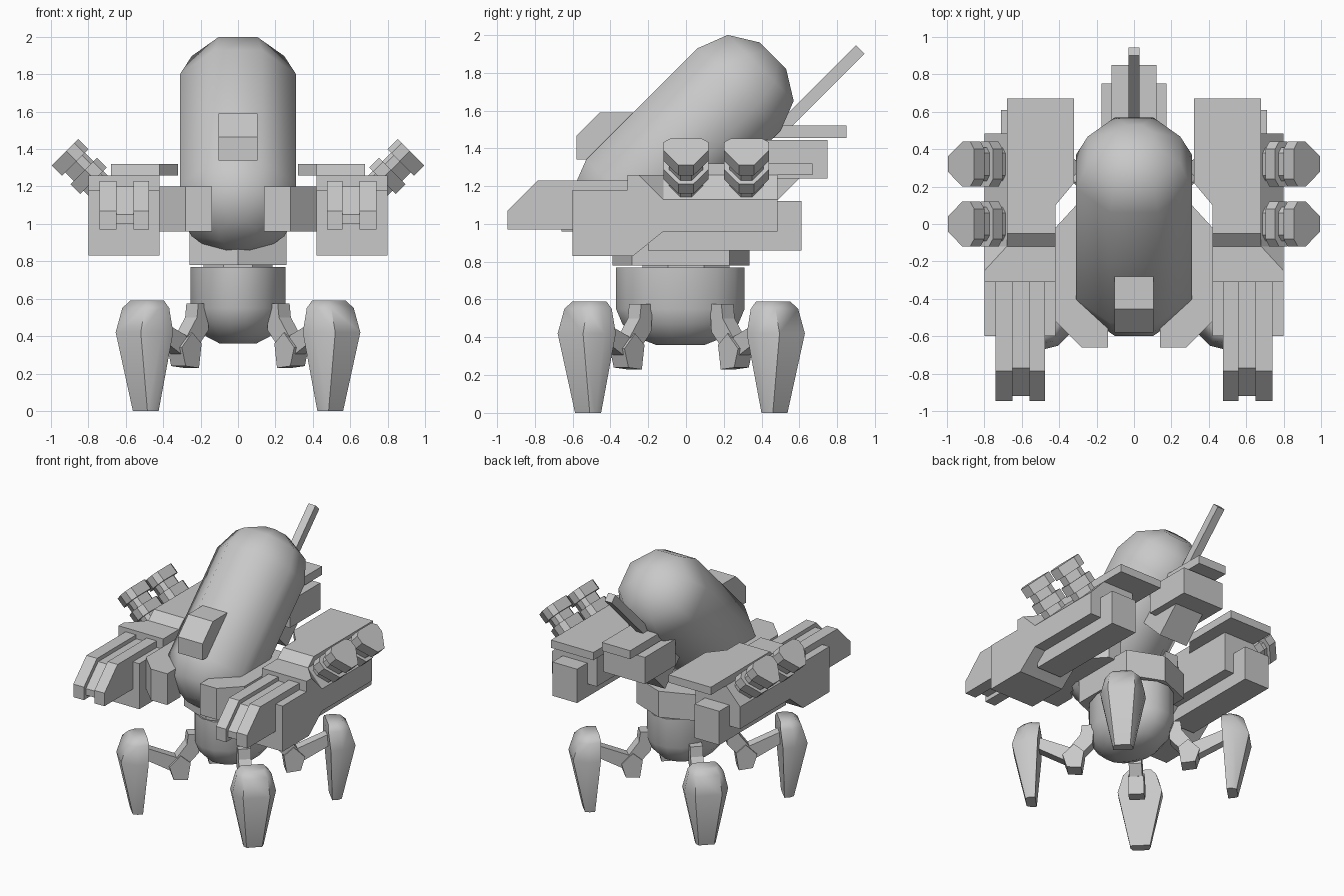
import bpy, bmesh, math
from mathutils import Vector

if "Cube" in bpy.data.objects:
    bpy.data.objects.remove(bpy.data.objects["Cube"])

GREY = bpy.data.materials.new("grey")
GREY.diffuse_color = (0.58, 0.58, 0.58, 1)
GREY.use_nodes = True
GREY.node_tree.nodes["Principled BSDF"].inputs["Base Color"].default_value = GREY.diffuse_color


def loft(name, rings, smooth=0):
    """Skin a list of equal-length point rings and cap both ends."""
    bm = bmesh.new()
    vs = [[bm.verts.new(p) for p in ring] for ring in rings]
    n = len(vs[0])
    for a, b in zip(vs, vs[1:]):
        for i in range(n):
            j = (i + 1) % n
            bm.faces.new((a[i], a[j], b[j], b[i]))
    bm.faces.new(vs[0][::-1])
    bm.faces.new(vs[-1])
    bmesh.ops.remove_doubles(bm, verts=bm.verts, dist=1e-5)
    bmesh.ops.recalc_face_normals(bm, faces=bm.faces)
    me = bpy.data.meshes.new(name)
    bm.to_mesh(me)
    bm.free()
    me.materials.append(GREY)
    ob = bpy.data.objects.new(name, me)
    bpy.context.collection.objects.link(ob)
    if smooth:
        bpy.ops.object.select_all(action='DESELECT')
        ob.select_set(True)
        bpy.context.view_layer.objects.active = ob
        bpy.ops.object.shade_smooth_by_angle(angle=math.radians(smooth))
    return ob


def prism(name, pts, lo, hi, place):
    """Extrude a 2D profile from lo to hi; place maps (u, v, w) to a point."""
    return loft(name, [[place(u, v, w) for u, v in pts] for w in (lo, hi)])


def side(s):      # profile in y-z, extruded along x, mirrored by s
    return lambda y, z, x: Vector((s * x, y, z))


def plan(s):      # profile in x-y, extruded along z, mirrored by s
    return lambda x, y, z: Vector((s * x, y, z))


def rect(a, b, c, d):
    return [(a, c), (b, c), (b, d), (a, d)]


def ngon(n, rx, ry):
    return [(rx * math.cos(math.tau * (i + .5) / n), ry * math.sin(math.tau * (i + .5) / n))
            for i in range(n)]


# ---- tilted eight-sided capsule body
K = math.sqrt(.5)


def on_axis(a, d, t):
    return Vector((a, (t - d) * K, 1.43 + (t + d) * K))


rings = []
for t, r in [(-.69, .10), (-.60, .247), (-.437, .31), (.396, .31), (.559, .247), (.65, .10)]:
    R = r / math.cos(math.pi / 8)
    rings.append([on_axis(a, d, t) for a, d in ngon(8, R, R)])
loft("capsule_body", rings, 50)

# visor, backpack and antenna
prism("visor", [(-.58, 1.34), (-.58, 1.465), (-.455, 1.59), (-.28, 1.59), (-.3, 1.34)], -.105, .105, side(1))
prism("backpack_box", rect(.38, .75, 1.24, 1.445), -.175, .175, side(1))
prism("backpack_plate", rect(.42, .85, 1.455, 1.52), -.12, .12, side(1))
prism("backpack_support", [(.25, 1.24), (.425, 1.065), (.6, 1.24), (.45, 1.44)], -.12, .12, side(1))
prism("antenna", [(.9, 1.945), (.945, 1.9), (.50, 1.455), (.455, 1.5)], -.03, .03, side(1))

# ---- neck and rounded hip pot
prism("neck", [(0, -.39), (.26, -.285), (.26, .23), (0, .335), (-.26, .23), (-.26, -.285)], .78, .98, plan(1))
pot = [(.36, .38), (.40, .68), (.47, .90), (.55, 1), (.77, 1)]
loft("hip_pot", [[Vector((x, y - .03, z)) for x, y in ngon(16, .26 * k, .347 * k)] for z, k in pot], 50)
prism("hip_core", ngon(8, .2, .25), .74, .8, plan(1))

# ---- four diagonal legs
foot = [  # z, inner r, inner half width, middle r, half width, outer r, half width
    (0, .67, .07, .71, .07, .74, .055),
    (.42, .645, .155, .73, .155, .83, .095),
    (.55, .635, .115, .72, .125, .79, .085),
    (.59, .64, .08, .70, .09, .75, .065)]
for sx, sy, tag in [(1, -1, "front_right"), (-1, -1, "front_left"), (1, 1, "back_right"), (-1, 1, "back_left")]:
    def leg(r, z, w, sx=sx, sy=sy):
        return Vector((sx * (r + w) * K, sy * (r - w) * K - .025, z))
    prism("thigh_" + tag, [(.26, .575), (.345, .575), (.355, .5), (.43, .40), (.36, .33), (.27, .43)],
          -.045, .045, leg)
    prism("knee_" + tag, [(.33, .36), (.40, .42), (.48, .34), (.45, .24), (.35, .23)], -.055, .055, leg)
    prism("shin_" + tag, [(.42, .40), (.66, .50), (.66, .41), (.46, .30)], -.038, .038, leg)
    loft("foot_" + tag, [[leg(a, z, wa), leg(b, z, wb), leg(c, z, wc), leg(c, z, -wc), leg(b, z, -wb), leg(a, z, -wa)]
                         for z, a, wa, b, wb, c, wc in foot], 55)

# ---- arms, mirrored
pod = [(-.08, .1), (-.12, .07), (-.12, .01), (-.04, -.1), (.04, -.1), (.12, .01), (.12, .07), (.08, .1)]
for s, tag in [(1, "right"), (-1, "left")]:
    S, P = side(s), plan(s)
    # collar joining the arm to the capsule
    prism("collar_" + tag, [(.14, -.66), (.28, -.66), (.42, -.52), (.42, -.02), (.31, .1), (.2, .1), (.2, -.45),
                            (.14, -.5)], .96, 1.2, P)
    # front arm box, then a long body whose outer top edge becomes chamfered
    prism("arm_front_" + tag, rect(-.6, -.31, .83, 1.18), .42, .8, S)
    body = []
    for y, zb, zc, xc in [(-.31, .83, 1.26, .8), (-.28, .83, 1.26, .8), (-.25, .855, 1.26, .8),
                          (-.12, .96, 1.13, .68), (.485, .96, 1.13, .68)]:
        body.append([Vector((s * x, y, z)) for x, z in
                     [(.42, zb), (.8, zb), (.8, zc), (xc, 1.26), (.42, 1.26)]])
    loft("arm_body_" + tag, body)
    prism("arm_rear_block_" + tag, rect(-.2, .61, .86, 1.12), .5, .71, S)
    # shoulder plate with sloped front
    plate = [(.42, 0), (.68, 0), (.68, .67), (.32, .67), (.32, .22), (.42, .1)]
    loft("shoulder_plate_" + tag, [[P(x, y or f, z) for x, y in plate] for z, f in [(1.26, -.12), (1.32, -.05)]])
    # gun: two outer rails and a recessed centre rail
    rail = [(-.945, .97), (-.945, 1.07), (-.785, 1.23), (-.31, 1.23), (-.31, .97)]
    core = [(-.92, 1.0), (-.92, 1.05), (-.77, 1.2), (-.31, 1.2), (-.31, 1.0)]
    prism("gun_inner_rail_" + tag, rail, .475, .56, S)
    prism("gun_outer_rail_" + tag, rail, .65, .74, S)
    prism("gun_core_" + tag, core, .56, .65, S)
    # tilted pods on the chamfer: two hex plates on a narrower stem
    for y0, where in [(0.0, "front"), (.32, "back")]:
        def tilt(u, v, w, y0=y0, s=s):
            return Vector((s * (.925 + w - v * K), u + y0, 1.3825 + w + v * K))
        prism(f"pod_cap_{where}_{tag}", pod, -.055, 0, tilt)
        prism(f"pod_base_{where}_{tag}", pod, -.152, -.1, tilt)
        prism(f"pod_stem_{where}_{tag}", [(u * .75, v * .75) for u, v in pod], -.2, -.05, tilt)
